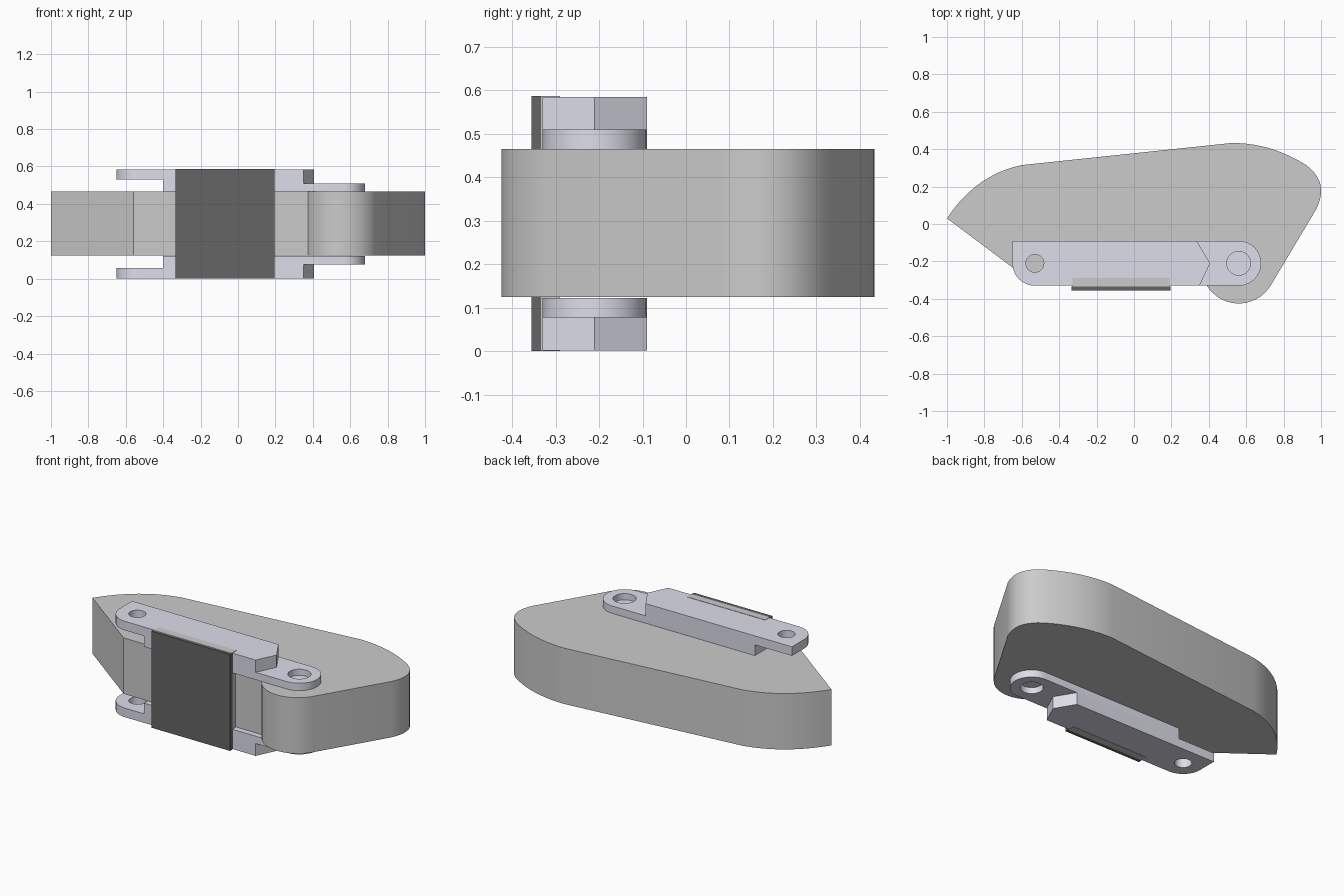
import bpy, bmesh, math
from mathutils import Matrix

if "Cube" in bpy.data.objects:
    bpy.data.objects.remove(bpy.data.objects["Cube"])

MID = 0.2935  # mirror plane height


def material(name, rgb):
    m = bpy.data.materials.new(name)
    m.diffuse_color = (*rgb, 1)
    m.use_nodes = True
    m.node_tree.nodes["Principled BSDF"].inputs["Base Color"].default_value = m.diffuse_color
    return m


PALE = material("pale_metal", (0.72, 0.73, 0.82))
DARK = material("dark_plate", (0.13, 0.13, 0.13))


def bez(a, c, b, n=10):
    return [tuple((1-t)**2*a[i] + 2*t*(1-t)*c[i] + t*t*b[i] for i in (0, 1))
            for t in (k / n for k in range(n + 1))]


def arc(cx, cy, r, a0, a1, n=16):
    return [(cx + r*math.cos(math.radians(a0 + (a1-a0)*k/n)),
             cy + r*math.sin(math.radians(a0 + (a1-a0)*k/n))) for k in range(n + 1)]


def prism(name, pts, z0, z1, mat=None):
    bm = bmesh.new()
    face = bm.faces.new([bm.verts.new((x, y, z0)) for x, y in pts])
    ext = bmesh.ops.extrude_face_region(bm, geom=[face])
    for v in ext["geom"]:
        if isinstance(v, bmesh.types.BMVert):
            v.co.z = z1
    bmesh.ops.recalc_face_normals(bm, faces=bm.faces)
    me = bpy.data.meshes.new(name)
    bm.to_mesh(me)
    bm.free()
    ob = bpy.data.objects.new(name, me)
    bpy.context.collection.objects.link(ob)
    if mat:
        me.materials.append(mat)
    return ob


def rect(x0, x1, y0, y1):
    return [(x0, y0), (x1, y0), (x1, y1), (x0, y1)]


def activate(ob):
    bpy.ops.object.select_all(action='DESELECT')
    ob.select_set(True)
    bpy.context.view_layer.objects.active = ob


def cut(ob, cutter):
    m = ob.modifiers.new("cut", 'BOOLEAN')
    m.operation, m.solver, m.object = 'DIFFERENCE', 'EXACT', cutter
    activate(ob)
    bpy.ops.object.modifier_apply(modifier=m.name)
    bpy.data.objects.remove(cutter)


def smooth(ob, deg=30):
    activate(ob)
    bpy.ops.object.shade_smooth_by_angle(angle=math.radians(deg))


# Main body: rounded wedge with a lobe at the front right
profile = (bez((-1, .03), (-.845, .265), (-.6, .315))
           + bez((.52, .433), (.73, .435), (.92, .315))
           + bez((.92, .315), (1.045, .225), (.975, .08))[1:]
           + arc(.56, -.225, .2, -30, -158)
           + [(-.56, -.3)])
body = prism("body", profile, .125, .465)
smooth(body)

# Side bracket: long arm with a raised left lug and a stepped right lug
outline = ([(-.65, -.09)] + arc(-.53, -.21, .12, 180, 270, 8)
           + arc(.56, -.21, .12, -90, 90))
upper = prism("upper_bracket", outline, .465, .585, PALE)
cut(upper, prism("lug_gap", rect(-.8, -.4, -.5, .1), .4, .53))
cut(upper, prism("lug_step", [(.33, -.08), (.335, -.09), (.407, -.21), (.35, -.33),
                              (.345, -.34), (.9, -.34), (.9, -.08)], .51, .7))
cut(upper, prism("pin_hole", arc(-.53, -.21, .048, 0, 345, 23), .4, .7))
cut(upper, prism("pin_socket", arc(.56, -.21, .064, 0, 345, 23), .472, .7))

# Lower bracket mirrors the upper one
lower = upper.copy()
lower.data = upper.data.copy()
lower.name = "lower_bracket"
bpy.context.collection.objects.link(lower)
lower.data.transform(Matrix.Translation((0, 0, 2*MID)) @ Matrix.Diagonal((1, 1, -1, 1)))
lower.data.flip_normals()
for b in (upper, lower):
    smooth(b)

# Front plate bridging both brackets, with a grey backing strip
prism("plate_backing", rect(-.33, .193, -.333, -.29), 0, 2*MID)
prism("front_plate", rect(-.333, .195, -.355, -.333), 0, 2*MID, DARK)
